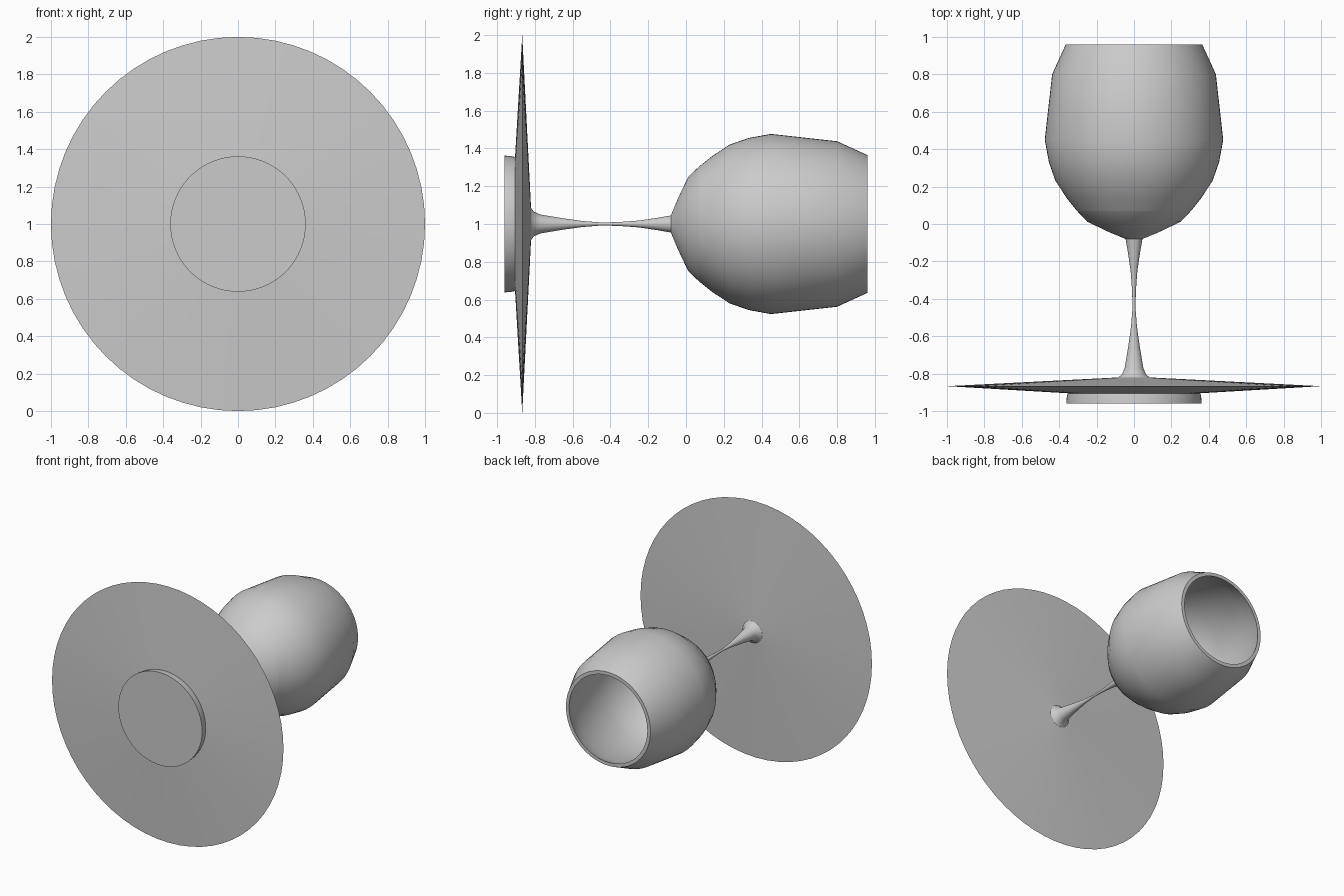
import bpy, math

if "Cube" in bpy.data.objects:
    bpy.data.objects.remove(bpy.data.objects["Cube"])

SEGMENTS = 64
CENTRE_Z = 1.0

grey = bpy.data.materials.new("neutral_grey")
grey.diffuse_color = (0.6, 0.6, 0.6, 1)
grey.use_nodes = True
grey.node_tree.nodes["Principled BSDF"].inputs["Base Color"].default_value = grey.diffuse_color


def lathe(name, profile, sharp_angle=30):
    """Revolve (y, radius) points about the horizontal axis; radius 0 makes a pole."""
    verts, faces, rings = [], [], []
    for y, r in profile:
        start, count = len(verts), SEGMENTS if r > 0 else 1
        for i in range(count):
            a = 2 * math.pi * i / SEGMENTS
            verts.append((r * math.cos(a), y, CENTRE_Z + r * math.sin(a)))
        rings.append([start + i % count for i in range(SEGMENTS)])
    for a, b in zip(rings, rings[1:]):
        for i in range(SEGMENTS):
            j = (i + 1) % SEGMENTS
            quad = [a[i], b[i], b[j], a[j]]
            faces.append(list(dict.fromkeys(quad)))
    mesh = bpy.data.meshes.new(name)
    mesh.from_pydata(verts, [], faces)
    mesh.materials.append(grey)
    obj = bpy.data.objects.new(name, mesh)
    bpy.context.collection.objects.link(obj)
    bpy.ops.object.select_all(action='DESELECT')
    obj.select_set(True)
    bpy.context.view_layer.objects.active = obj
    bpy.ops.object.shade_smooth_by_angle(angle=math.radians(sharp_angle))
    return obj


# Wide thin foot disc with a small raised pad underneath
lathe("foot", [(-0.96, 0), (-0.96, 0.362), (-0.93, 0.36), (-0.905, 0.355),
               (-0.867, 1.0), (-0.82, 0.08)], 20)

# Slender waisted stem flaring into the underside of the bowl
lathe("stem", [(-0.82, 0.085), (-0.805, 0.065), (-0.77, 0.05), (-0.65, 0.03),
               (-0.55, 0.016), (-0.45, 0.008), (-0.36, 0.01), (-0.25, 0.018),
               (-0.15, 0.033), (-0.08, 0.045), (-0.045, 0.13),
               (0.012, 0.25), (0.07, 0.305)], 35)

# Bowl wall: outside up to the rim, then back down the inside
lathe("bowl", [(0.07, 0.305), (0.135, 0.357), (0.23, 0.42), (0.33, 0.455),
               (0.45, 0.477), (0.80, 0.438), (0.96, 0.365),
               (0.96, 0.338), (0.80, 0.41), (0.45, 0.448), (0.33, 0.425),
               (0.23, 0.39), (0.135, 0.325), (0.06, 0.24), (0.01, 0.12),
               (0.0, 0)], 35)
